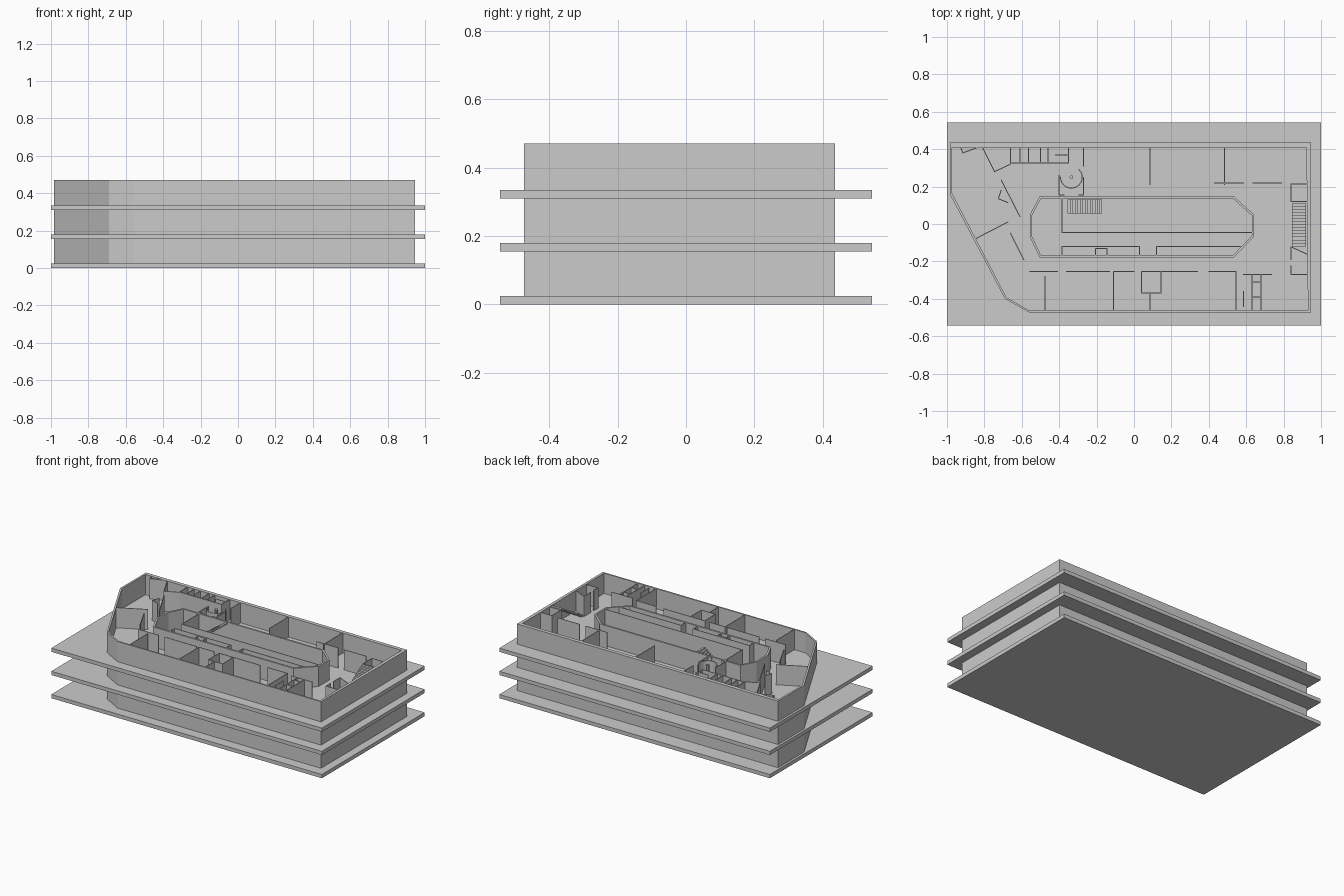
import bpy, bmesh, math
from mathutils import Vector

if "Cube" in bpy.data.objects:
    bpy.data.objects.remove(bpy.data.objects["Cube"])

FLOORS = [(0.0, 0.025, 0.155), (0.155, 0.18, 0.31), (0.31, 0.335, 0.47)]


def finish(bm, name):
    bmesh.ops.recalc_face_normals(bm, faces=bm.faces)
    me = bpy.data.meshes.new(name)
    bm.to_mesh(me)
    bm.free()
    ob = bpy.data.objects.new(name, me)
    bpy.context.collection.objects.link(ob)
    return ob


def add_prism(bm, pts, z0, z1):
    lo = [bm.verts.new((x, y, z0)) for x, y in pts]
    hi = [bm.verts.new((x, y, z1)) for x, y in pts]
    n = len(pts)
    bm.faces.new(lo)
    bm.faces.new(hi)
    for i in range(n):
        j = (i + 1) % n
        bm.faces.new((lo[i], lo[j], hi[j], hi[i]))


def add_box(bm, x0, x1, y0, y1, z0, z1):
    add_prism(bm, [(x0, y0), (x1, y0), (x1, y1), (x0, y1)], z0, z1)


def add_path(bm, pts, z0, z1, t=0.005):
    # thin upright wall along each segment of a plan path
    for a, b in zip(pts, pts[1:]):
        a, b = Vector(a), Vector(b)
        d = (b - a).normalized() * t / 2
        n = Vector((-d.y, d.x))
        add_prism(bm, [a - d - n, b + d - n, b + d + n, a - d + n], z0, z1)


def ring(name, outer, inner, z0, z1):
    bm = bmesh.new()
    loops = [[bm.verts.new((x, y, z)) for x, y in p]
             for p, z in ((outer, z0), (outer, z1), (inner, z1), (inner, z0))]
    n = len(outer)
    for k in range(4):
        a, b = loops[k], loops[(k + 1) % 4]
        for i in range(n):
            j = (i + 1) % n
            bm.faces.new((a[i], a[j], b[j], b[i]))
    return finish(bm, name)


# outer shell and core plans
SHELL_OUT = [(-.985, .435), (.945, .435), (.945, -.473), (-.56, -.473), (-.69, -.4), (-.985, .16)]
SHELL_IN = [(-.972, .41), (.922, .41), (.93, -.463), (-.558, -.463), (-.682, -.392), (-.972, .163)]
CORE_OUT = [(-.505, .147), (.535, .147), (.642, .05), (.642, -.067),
            (.535, -.178), (-.505, -.178), (-.557, -.07), (-.557, .05)]
CORE_IN = [(-.498, .135), (.53, .135), (.63, .045), (.63, -.062),
           (.53, -.166), (-.498, -.166), (-.545, -.067), (-.545, .047)]

# room partitions, grouped by wing
WEST = [
    [(-.925, .405), (-.915, .38), (-.82, .415)],
    [(-.81, .41), (-.745, .28), (-.66, .32), (-.66, .41)],
    [(-.71, .235), (-.61, .04)],
    [(-.71, .18), (-.725, .135), (-.675, .115)],
    [(-.85, -.08), (-.675, .01)],
    [(-.66, -.05), (-.59, -.19)],
]
NORTH = [
    [(-.66, .325), (-.35, .325)],
    [(-.42, .37), (-.35, .37)],
    [(-.27, .41), (-.27, .31)],
    [(-.4, .26), (-.4, .155), (-.375, .155)],
    [(-.27, .25), (-.27, .155), (-.295, .155)],
    [(.43, .22), (.585, .22)],
    [(.635, .22), (.79, .22)],
] + [[(x, .325), (x, .41)] for x in (-.61, -.565, -.5, -.46, -.35)] \
  + [[(x, .21), (x, .41)] for x in (.085, .485)]
EAST = [
    [(.922, .215), (.84, .215), (.84, .12)],
    [(.922, .12), (.84, .12)],
    [(.922, -.16), (.84, -.122), (.84, -.19)],
    [(.84, -.225), (.84, -.27), (.922, -.27)],
    [(.585, -.27), (.735, -.27)],
]
SOUTH = [
    [(.04, -.255), (.145, -.255), (.145, -.37), (.04, -.37), (.04, -.255)],
    [(.085, -.37), (.085, -.463)],
    [(.585, -.36), (.585, -.44)],
    [(.63, -.39), (.68, -.39)],
    [(.63, -.31), (.68, -.31)],
    [(-.475, -.28), (-.475, -.463)],
    [(-.11, -.255), (-.11, -.463)],
    [(.545, -.255), (.545, -.463)],
    [(.63, -.27), (.63, -.463)],
    [(.68, -.27), (.68, -.463)],
] + [[(a, -.255), (b, -.255)] for a, b in
     ((-.555, -.41), (-.36, -.13), (-.11, .0), (.145, .34), (.4, .545))]
CORE = [
    [(-.385, .135), (-.385, -.045), (.63, -.045)],
    [(-.385, -.166), (-.385, -.12), (.03, -.12), (.03, -.166)],
    [(.12, -.166), (.12, -.12), (.575, -.12)],
    [(-.205, -.166), (-.205, -.13), (-.145, -.13), (-.145, -.166)],
]
# curved wall and newel of the spiral stair
ARC = [(-.335 + .058 * math.cos(a), .25 + .058 * math.sin(a))
       for a in [math.pi + i * math.pi / 12 for i in range(16)]]
ROOMS = {"west_partitions": WEST, "north_partitions": NORTH, "east_partitions": EAST,
         "south_partitions": SOUTH, "core_partitions": CORE, "spiral_stair_wall": [ARC]}

for n, (zb, z0, z1) in enumerate(FLOORS, 1):
    # floor slab
    bm = bmesh.new()
    add_box(bm, -1, 1, -.543, .543, zb, z0)
    finish(bm, f"floor_slab_{n}")

    # main walls
    ring(f"outer_wall_{n}", SHELL_OUT, SHELL_IN, z0, z1)
    ring(f"core_wall_{n}", CORE_OUT, CORE_IN, z0, z1)

    # partitions
    for name, paths in ROOMS.items():
        bm = bmesh.new()
        for p in paths:
            add_path(bm, p, z0, z1)
        finish(bm, f"{name}_{n}")

    # straight stairs: core flight along x, east flight along y
    steps, h = 14, z1 - z0
    bm = bmesh.new()
    for i in range(steps):
        w = .185 / steps
        z = z0 + h * (i + 1) / steps
        add_box(bm, -.355 + i * w, -.355 + (i + 1) * w, .055, .13, z - h / steps, z)
    finish(bm, f"core_stair_{n}")
    bm = bmesh.new()
    for i in range(steps):
        w = .23 / steps
        z = z0 + h * (i + 1) / steps
        add_box(bm, .845, .92, -.12 + i * w, -.12 + (i + 1) * w, z - h / steps, z)
    finish(bm, f"east_stair_{n}")

    # spiral stair post
    bm = bmesh.new()
    add_prism(bm, [(-.335 + .01 * math.cos(k * math.pi / 4), .25 + .01 * math.sin(k * math.pi / 4))
                   for k in range(8)], z0, z1)
    finish(bm, f"spiral_stair_post_{n}")
